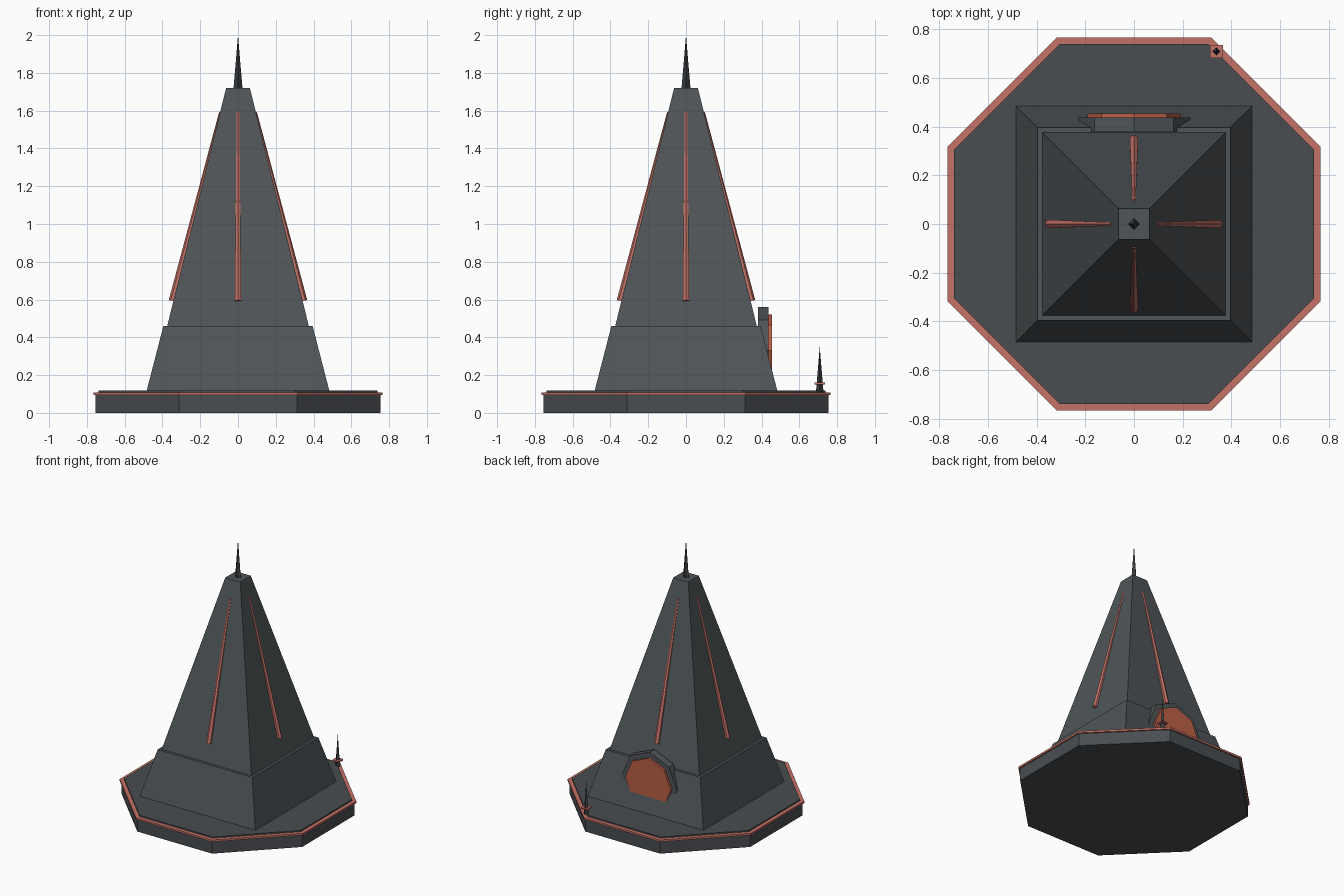
import bpy, bmesh, math
from mathutils import Vector

if "Cube" in bpy.data.objects:
    bpy.data.objects.remove(bpy.data.objects["Cube"])


def material(name, color):
    m = bpy.data.materials.new(name)
    m.diffuse_color = (*color, 1)
    m.use_nodes = True
    m.node_tree.nodes["Principled BSDF"].inputs["Base Color"].default_value = m.diffuse_color
    return m


STONE = material("dark slate", (0.078, 0.090, 0.096))
SLAB = material("blue slate", (0.066, 0.074, 0.083))
METAL = material("near black metal", (0.040, 0.045, 0.050))
TRIM = material("coral trim", (0.56, 0.17, 0.135))
GLOW = material("orange door", (0.50, 0.115, 0.060))


def frustum(name, p0, p1, r0, r1, sides, turn, mat):
    """Tapered prism between two points; r1 = 0 makes a pointed tip."""
    p0, p1 = Vector(p0), Vector(p1)
    w = (p1 - p0).normalized()
    u = Vector((0, 0, 1)).cross(w)
    u = u.normalized() if u.length > 1e-4 else Vector((1, 0, 0))
    v = w.cross(u)
    bm = bmesh.new()

    def ring(p, r):
        angles = [math.radians(turn) + math.tau * i / sides for i in range(sides)]
        return [bm.verts.new(p + (u * math.cos(a) + v * math.sin(a)) * r) for a in angles]

    low = ring(p0, r0)
    bm.faces.new(low[::-1])
    if r1 > 0:
        high = ring(p1, r1)
        bm.faces.new(high)
    else:
        tip = bm.verts.new(p1)
    for i in range(sides):
        j = (i + 1) % sides
        if r1 > 0:
            bm.faces.new((low[i], low[j], high[j], high[i]))
        else:
            bm.faces.new((low[i], low[j], tip))
    bmesh.ops.recalc_face_normals(bm, faces=bm.faces)
    mesh = bpy.data.meshes.new(name)
    bm.to_mesh(mesh)
    bm.free()
    mesh.materials.append(mat)
    ob = bpy.data.objects.new(name, mesh)
    bpy.context.collection.objects.link(ob)
    return ob


def upright(name, z0, z1, half0, half1, sides, mat):
    """Vertical block whose flat sides face the axes, sized by half width."""
    k = 1 / math.cos(math.pi / sides)
    return frustum(name, (0, 0, z0), (0, 0, z1), half0 * k, half1 * k, sides, 180 / sides, mat)


# Octagonal base with trim band
upright("base_slab", 0, 0.096, 0.755, 0.755, 8, SLAB)
upright("base_trim", 0.094, 0.108, 0.766, 0.766, 8, TRIM)
upright("base_top", 0.10, 0.118, 0.738, 0.738, 8, SLAB)

# Square tower in two tiers, with spire
upright("lower_tier", 0.115, 0.46, 0.484, 0.395, 4, STONE)
upright("upper_tier", 0.455, 1.72, 0.376, 0.063, 4, STONE)
frustum("spire", (0, 0, 1.715), (0, 0, 2.0), 0.024, 0, 4, 0, METAL)

# Tapered light strips, one on each face
for i, side in enumerate(("right", "back", "left", "front")):
    a = i * math.pi / 2
    d = Vector((math.cos(a), math.sin(a), 0))
    frustum("light_strip_" + side, d * 0.347 + Vector((0, 0, 0.593)),
            d * 0.092 + Vector((0, 0, 1.592)), 0.020, 0.008, 6, 30, TRIM)

# Octagonal doorway sunk into the back wall
frustum("door_frame", (0, 0.38, 0.33), (0, 0.436, 0.33), 0.23, 0.23, 8, 0, STONE)
frustum("door_panel", (0, 0.43, 0.33), (0, 0.454, 0.33), 0.19, 0.19, 8, 0, GLOW)

# Small beacon on the back right corner of the base
bx, by = 0.338, 0.708
frustum("beacon_spike", (bx, by, 0.11), (bx, by, 0.35), 0.020, 0, 4, 0, METAL)
frustum("beacon_collar", (bx, by, 0.151), (bx, by, 0.160), 0.038, 0.038, 4, 45, TRIM)
